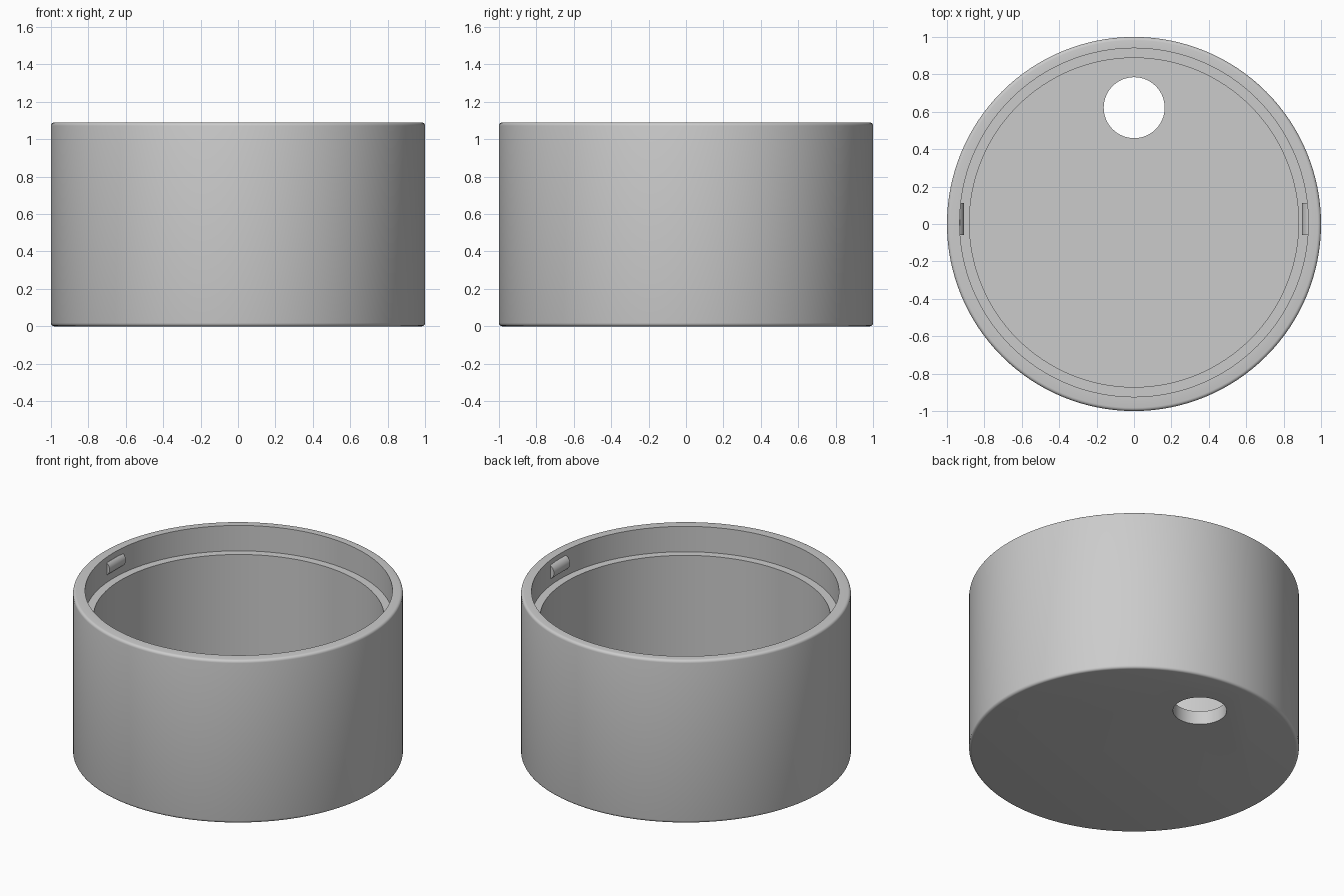
import bpy, bmesh, math

if "Cube" in bpy.data.objects:
    bpy.data.objects.remove(bpy.data.objects["Cube"])

SEG = 128
H = 1.09          # total height
FLOOR = 0.09      # floor thickness
LEDGE = 0.92      # height of the inner step
INNER_Y = 0.008   # slight offset of the bore

grey = bpy.data.materials.new("light_grey")
grey.diffuse_color = (0.6, 0.6, 0.6, 1)
grey.use_nodes = True
grey.node_tree.nodes["Principled BSDF"].inputs["Base Color"].default_value = grey.diffuse_color


def make_object(name, bm):
    bmesh.ops.recalc_face_normals(bm, faces=bm.faces)
    mesh = bpy.data.meshes.new(name)
    bm.to_mesh(mesh)
    bm.free()
    mesh.materials.append(grey)
    obj = bpy.data.objects.new(name, mesh)
    bpy.context.collection.objects.link(obj)
    return obj


def smooth(obj):
    bpy.ops.object.select_all(action='DESELECT')
    obj.select_set(True)
    bpy.context.view_layer.objects.active = obj
    bpy.ops.object.shade_smooth_by_angle(angle=math.radians(30))


# Cup profile: (radius, z, y offset) from the underside round to the floor
f = 0.018
profile = []
for i in range(5):
    a = math.pi / 2 * i / 4
    profile.append((1 - f + f * math.sin(a), f - f * math.cos(a), 0))
for i in range(5):
    a = math.pi / 2 * i / 4
    profile.append((1 - f + f * math.cos(a), H - f + f * math.sin(a), 0))
profile += [(0.932, H, INNER_Y), (0.932, LEDGE, INNER_Y),
            (0.88, LEDGE, INNER_Y), (0.88, FLOOR, INNER_Y)]

bm = bmesh.new()
rings = []
for r, z, oy in profile:
    rings.append([bm.verts.new((r * math.cos(2 * math.pi * k / SEG),
                                r * math.sin(2 * math.pi * k / SEG) + oy, z))
                  for k in range(SEG)])
for a, b in zip(rings, rings[1:]):
    for k in range(SEG):
        n = (k + 1) % SEG
        bm.faces.new((a[k], a[n], b[n], b[k]))
bm.faces.new(rings[0][::-1])
bm.faces.new(rings[-1])
cup = make_object("cup_body", bm)

# Round hole through the floor
bm = bmesh.new()
bmesh.ops.create_cone(bm, cap_ends=True, segments=64, radius1=0.163,
                      radius2=0.163, depth=0.4)
bmesh.ops.translate(bm, verts=bm.verts, vec=(0.001, 0.622, 0.05))
cutter = make_object("hole_cutter", bm)
cutter.hide_render = True
mod = cup.modifiers.new("hole", 'BOOLEAN')
mod.operation = 'DIFFERENCE'
mod.solver = 'EXACT'
mod.object = cutter
bpy.context.view_layer.objects.active = cup
cup.select_set(True)
bpy.ops.object.modifier_apply(modifier=mod.name)
bpy.data.objects.remove(cutter, do_unlink=True)
smooth(cup)

# Rounded snap bumps inside the rim
for name, side, tip in (("left_snap_bump", -1, 0.909), ("right_snap_bump", 1, 0.899)):
    R, back, zc = 0.051, 0.95, 1.01
    half = math.acos((R - (0.93 - tip)) / R)
    pts = [(back, zc - R * math.sin(half))]
    for i in range(13):
        a = -half + 2 * half * i / 12
        pts.append((tip + R - R * math.cos(a), zc + R * math.sin(a)))
    pts.append((back, zc + R * math.sin(half)))
    bm = bmesh.new()
    face = bm.faces.new([bm.verts.new((side * x, -0.059, z)) for x, z in pts])
    ext = bmesh.ops.extrude_face_region(bm, geom=[face])
    new = [v for v in ext["geom"] if isinstance(v, bmesh.types.BMVert)]
    bmesh.ops.translate(bm, verts=new, vec=(0, 0.171, 0))
    smooth(make_object(name, bm))
